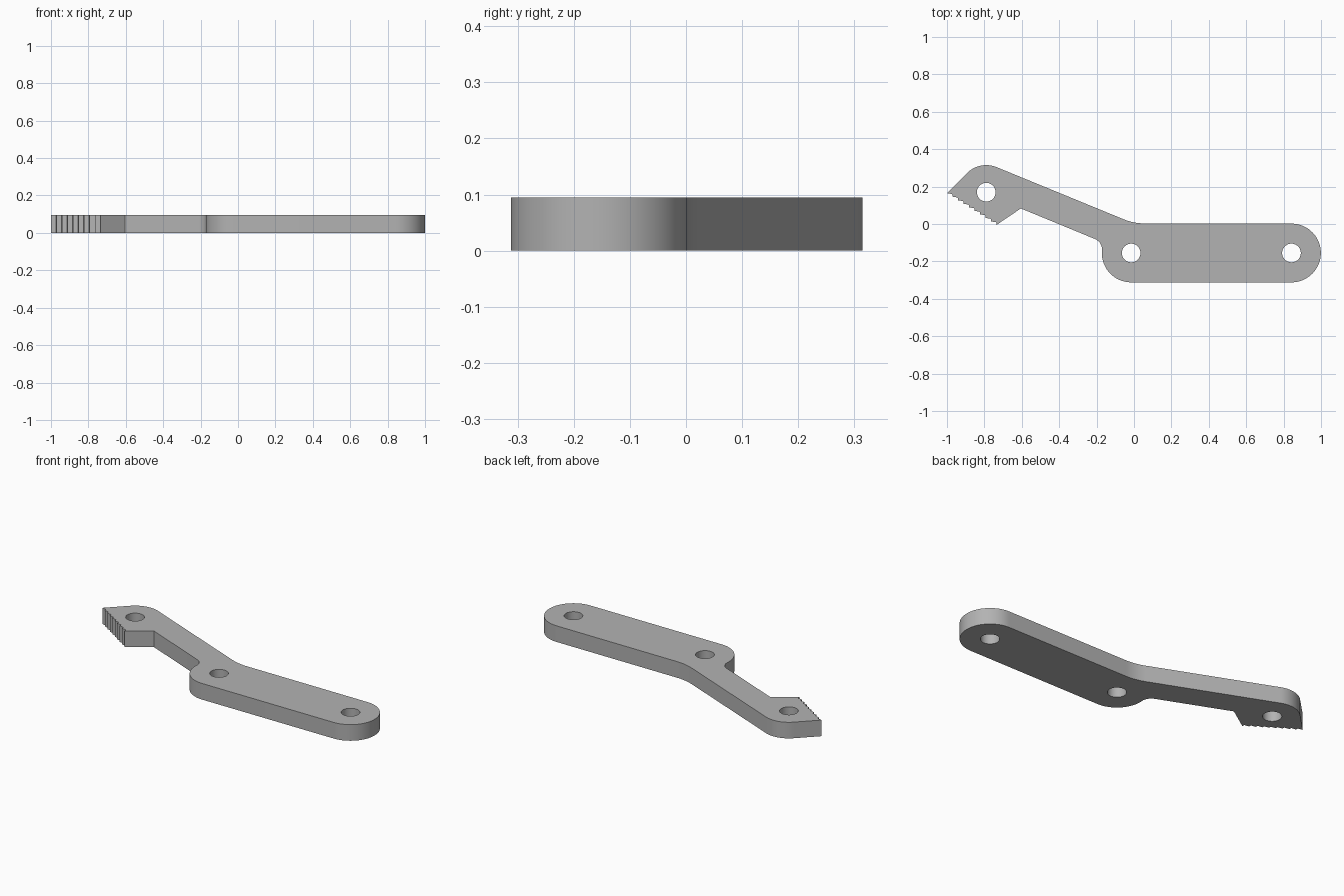
import bpy
import bmesh
from math import cos, sin, radians
from mathutils import Vector

cube = bpy.data.objects.get("Cube")
if cube:
    bpy.data.objects.remove(cube, do_unlink=True)

THICK = 0.095
HUB, TIP, JAW = Vector((-0.015, -0.155)), Vector((0.842, -0.155)), Vector((-0.79, 0.17))
ROUND = 0.157
HOLE = 0.05
ARM = 67.7          # direction of the arm's upper normal, in degrees


def arc(centre, radius, start, end, steps):
    """Points along an arc, angles in degrees."""
    angles = [radians(start + (end - start) * i / steps) for i in range(steps + 1)]
    return [Vector((centre[0] + radius * cos(a), centre[1] + radius * sin(a))) for a in angles]


def teeth(start, end, count, depth):
    """Sawtooth edge from start to end, notched towards the left of travel."""
    step = (end - start) / count
    inward = Vector((-step.y, step.x)).normalized() * depth
    points = []
    for i in range(count):
        base = start + step * i
        points += [base, base + step * 0.75 + inward]
    return points + [end]


# Outline, counter-clockwise from the bottom of the round end
outline = arc(TIP, ROUND, -90, 90, 40)
outline += arc((0.058, 0.303), 0.3, 270, 180 + ARM, 8)         # bend above the hub
outline += arc(JAW, 0.145, ARM, 135, 16)                       # rounded jaw back
outline += teeth(Vector((-1.0, 0.165)), Vector((-0.735, -0.005)), 9, 0.011)
outline += [Vector((-0.605, 0.083))]                           # jaw heel
outline += arc((-0.231, -0.136), 0.06, ARM, -5.1, 14)          # fillet into the hub
outline += arc(HUB, ROUND, 174.9, 270, 22)

# Filled flat profile with three pin holes, extruded to the plate thickness
curve = bpy.data.curves.new("lever_profile", "CURVE")
curve.dimensions = "2D"
curve.fill_mode = "BOTH"
curve.extrude = THICK / 2
loops = [outline] + [arc(c, HOLE, 0, 360, 40)[:-1] for c in (HUB, TIP, JAW)]
for loop in loops:
    spline = curve.splines.new("POLY")
    spline.points.add(len(loop) - 1)
    for point, p in zip(spline.points, loop):
        point.co = (p.x, p.y, 0, 1)
    spline.use_cyclic_u = True

lever = bpy.data.objects.new("toothed_lever", curve)
bpy.context.collection.objects.link(lever)
bpy.ops.object.select_all(action="DESELECT")
lever.select_set(True)
bpy.context.view_layer.objects.active = lever
bpy.ops.object.convert(target="MESH")
lever = bpy.context.object

# Weld caps to walls and stand the plate on the ground
bm = bmesh.new()
bm.from_mesh(lever.data)
bmesh.ops.remove_doubles(bm, verts=bm.verts, dist=0.0001)
bmesh.ops.recalc_face_normals(bm, faces=bm.faces)
bmesh.ops.translate(bm, verts=bm.verts, vec=(0, 0, THICK / 2))
bm.to_mesh(lever.data)
bm.free()
bpy.ops.object.shade_smooth_by_angle(angle=radians(25))

# Plain grey metal
grey = bpy.data.materials.new("plain_grey")
grey.use_nodes = True
colour = (0.45, 0.45, 0.45, 1)
grey.diffuse_color = colour
grey.node_tree.nodes["Principled BSDF"].inputs["Base Color"].default_value = colour
lever.data.materials.clear()
lever.data.materials.append(grey)
